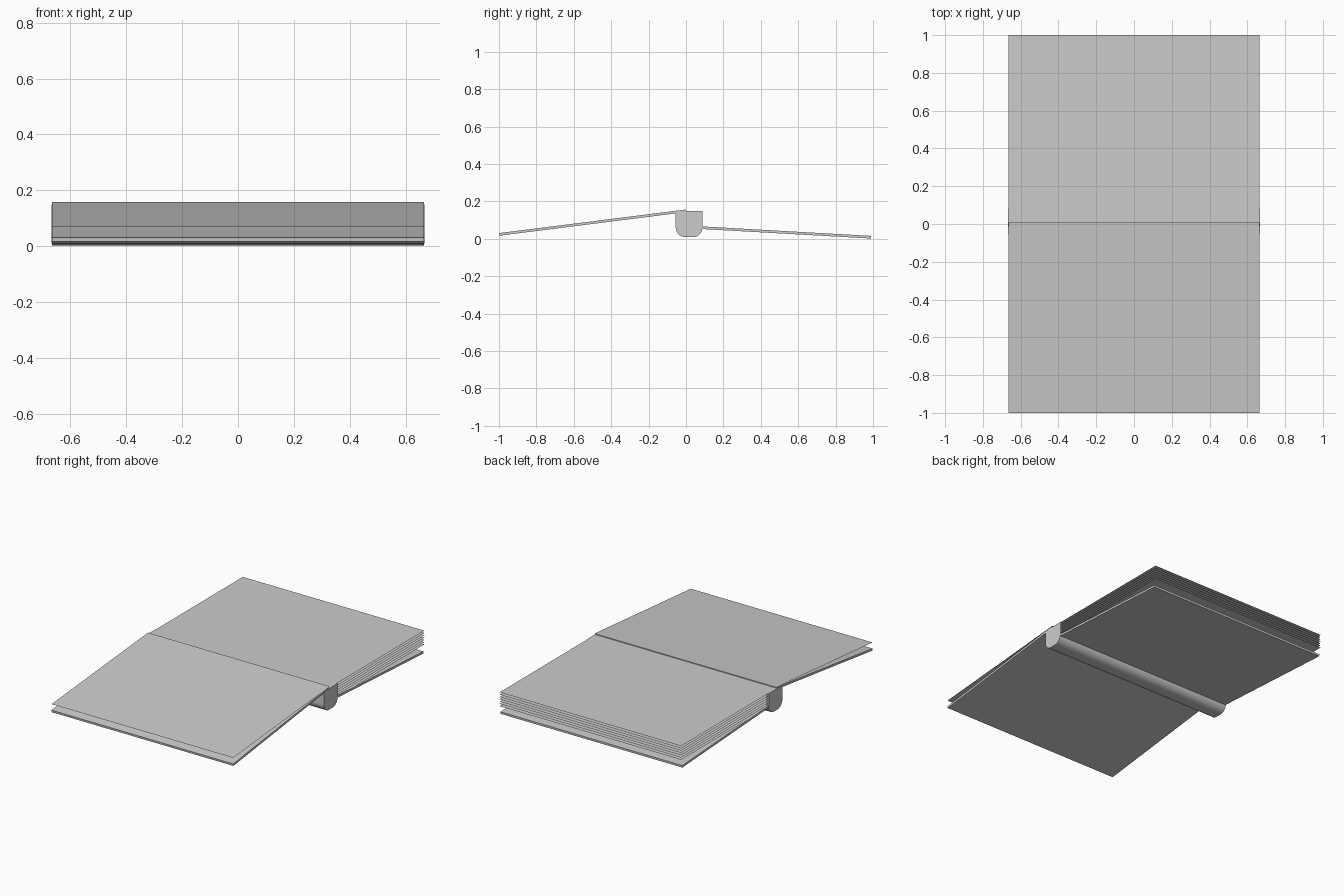
import bpy, math

if "Cube" in bpy.data.objects:
    bpy.data.objects.remove(bpy.data.objects["Cube"])

W = 0.665  # half width along x


def extrude_profile(name, pts, half):
    """Closed prism along x from a (y, z) outline."""
    n = len(pts)
    verts = [(-half, y, z) for y, z in pts] + [(half, y, z) for y, z in pts]
    faces = [tuple(range(n))[::-1], tuple(range(n, 2 * n))]
    faces += [(i, (i + 1) % n, n + (i + 1) % n, n + i) for i in range(n)]
    mesh = bpy.data.meshes.new(name)
    mesh.from_pydata(verts, [], faces)
    obj = bpy.data.objects.new(name, mesh)
    bpy.context.collection.objects.link(obj)
    return obj


def sheet(name, a, b):
    """Single paper sheet between two (y, z) points."""
    mesh = bpy.data.meshes.new(name)
    verts = [(-W, *a), (W, *a), (W, *b), (-W, *b)]
    mesh.from_pydata(verts, [], [(0, 1, 2, 3)])
    obj = bpy.data.objects.new(name, mesh)
    bpy.context.collection.objects.link(obj)
    return obj


def board(name, a, b, t):
    """Cover board of thickness t whose underside runs from a to b."""
    length = math.hypot(b[0] - a[0], b[1] - a[1])
    ny, nz = -(b[1] - a[1]) / length * t, (b[0] - a[0]) / length * t
    return extrude_profile(name, [a, b, (b[0] + ny, b[1] + nz), (a[0] + ny, a[1] + nz)], W)


# Spine with rounded bottom corners
y0, y1, zb, zt, r = -0.055, 0.088, 0.009, 0.149, 0.052
outline = [(y1, zt), (y0, zt)]
for cy, start in ((y0 + r, 180), (y1 - r, 270)):
    for k in range(9):
        a = math.radians(start + 90 * k / 8)
        outline.append((cy + r * math.cos(a), zb + r + r * math.sin(a)))
extrude_profile("spine", outline, W + 0.003)

# Covers
board("front_cover", (-0.998, 0.017), (0.0, 0.143), 0.014)
board("back_cover", (0.06, 0.054), (0.988, 0.002), 0.014)

# Flat stack of pages on the back cover
for i in range(7):
    z = 0.058 + 0.0152 * i
    sheet(f"page_{i + 1}", (0.005, z), (1.0, z))

# Turned page above the front cover
sheet("turned_page", (-1.0, 0.071), (0.008, 0.159))
